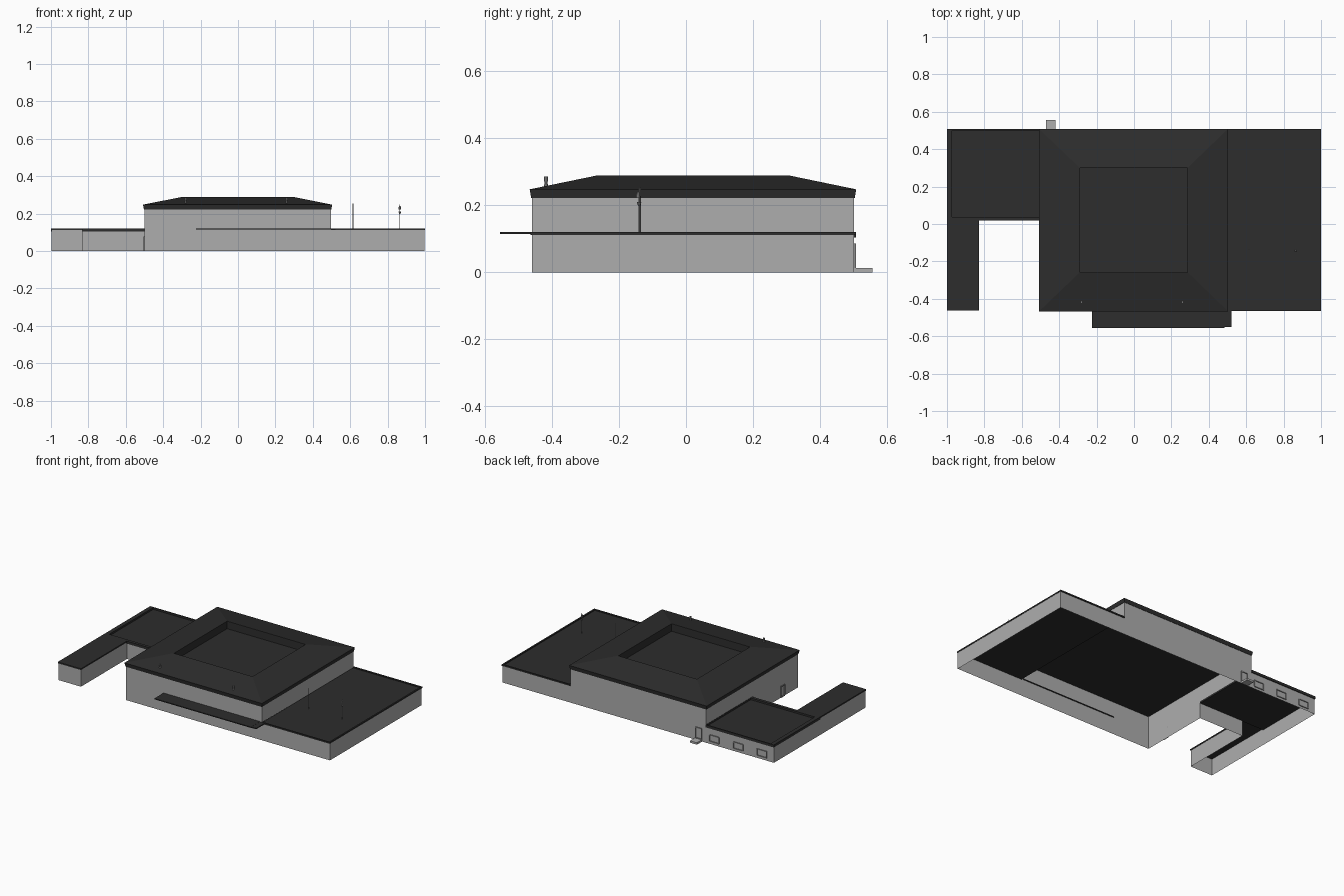
import bpy, bmesh, math
from mathutils import Matrix, Vector

if "Cube" in bpy.data.objects:
    bpy.data.objects.remove(bpy.data.objects["Cube"])


def material(name, v):
    m = bpy.data.materials.new(name)
    m.diffuse_color = (v, v, v, 1)
    m.use_nodes = True
    m.node_tree.nodes["Principled BSDF"].inputs["Base Color"].default_value = m.diffuse_color
    return m


WALL = material("pale grey render", 0.42)
ROOF = material("dark roofing", 0.026)
METAL = material("grey metal", 0.27)


def finish(name, bm, mat):
    me = bpy.data.meshes.new(name)
    bm.to_mesh(me)
    bm.free()
    ob = bpy.data.objects.new(name, me)
    bpy.context.collection.objects.link(ob)
    me.materials.append(mat)
    return ob


def walls(name, pts, z0, z1):
    """Open wall ring from a counter-clockwise plan outline."""
    bm = bmesh.new()
    lo = [bm.verts.new((x, y, z0)) for x, y in pts]
    hi = [bm.verts.new((x, y, z1)) for x, y in pts]
    n = len(pts)
    for i in range(n):
        j = (i + 1) % n
        bm.faces.new((lo[i], lo[j], hi[j], hi[i]))
    return finish(name, bm, WALL)


def loft(name, rings, mat):
    """Closed solid through rectangles (x0, x1, y0, y1, z), bottom to inside."""
    bm = bmesh.new()
    loops = [[bm.verts.new((x, y, z)) for x, y in
              ((x0, y0), (x1, y0), (x1, y1), (x0, y1))]
             for x0, x1, y0, y1, z in rings]
    for a, b in zip(loops, loops[1:]):
        for i in range(4):
            j = (i + 1) % 4
            bm.faces.new((a[i], a[j], b[j], b[i]))
    bm.faces.new(loops[0][::-1])
    bm.faces.new(loops[-1])
    return finish(name, bm, mat)


def box(name, x0, x1, y0, y1, z0, z1, mat):
    return loft(name, [(x0, x1, y0, y1, z0), (x0, x1, y0, y1, z1)], mat)


def rods(name, parts, mat=METAL, sides=8):
    """Tapered upright cylinders: (x, y, z0, z1, r0, r1)."""
    bm = bmesh.new()
    for x, y, z0, z1, r0, r1 in parts:
        bmesh.ops.create_cone(bm, cap_ends=True, segments=sides, radius1=r0,
                              radius2=r1, depth=z1 - z0,
                              matrix=Matrix.Translation((x, y, (z0 + z1) / 2)))
    return finish(name, bm, mat)


# Walls: one low ring round the whole plan, one upper ring for the main hall
F, B = -0.46, 0.502
walls("lower_walls", [(-0.998, F), (-0.832, F), (-0.832, 0.022), (-0.5, 0.022),
                      (-0.5, F), (0.998, F), (0.998, B), (-0.998, B)], 0, 0.116)
walls("hall_upper_walls", [(-0.5, F), (0.497, F), (0.497, B), (-0.5, B)],
      0.116, 0.225)

# Main hall roof: flared fascia, hipped slopes and sunken centre
loft("hall_roof", [(-0.503, 0.499, -0.462, 0.504, 0.222),
                   (-0.508, 0.503, -0.467, 0.508, 0.248),
                   (-0.295, 0.292, -0.263, 0.305, 0.29),
                   (-0.29, 0.287, -0.258, 0.30, 0.29),
                   (-0.29, 0.287, -0.258, 0.30, 0.24)], ROOF)

# Wing roofs with shallow parapets
loft("right_wing_roof", [(0.497, 1.0, -0.465, 0.507, 0.112),
                         (0.497, 1.0, -0.465, 0.507, 0.121),
                         (0.497, 0.99, -0.455, 0.497, 0.121),
                         (0.497, 0.99, -0.455, 0.497, 0.115)], ROOF)
loft("left_wing_roof", [(-1.0, -0.5, 0.018, 0.507, 0.104),
                        (-1.0, -0.5, 0.018, 0.507, 0.121),
                        (-0.973, -0.502, 0.038, 0.5, 0.121),
                        (-0.973, -0.502, 0.038, 0.5, 0.109)], ROOF)
box("left_arm_roof", -1.0, -0.83, -0.463, 0.018, 0.112, 0.121, ROOF)

# Front canopy
box("front_canopy", -0.225, 0.485, -0.556, -0.455, 0.115, 0.121, ROOF)
box("canopy_end", 0.485, 0.52, -0.552, -0.461, 0.114, 0.12, ROOF)

# Roof vents on the front slope
for side, x, y in (("left", -0.28, -0.418), ("right", 0.26, -0.418)):
    rods(side + "_roof_vent", [(x, y, 0.25, 0.272, 0.007, 0.004),
                               (x, y, 0.272, 0.286, 0.006, 0.006)])

# Masts on the right wing
rods("thin_mast", [(0.615, -0.137, 0.115, 0.253, 0.002, 0.002)])
rods("antenna_mast", [(0.865, -0.14, 0.115, 0.25, 0.0018, 0.0018),
                      (0.865, -0.14, 0.198, 0.21, 0.003, 0.007),
                      (0.865, -0.143, 0.222, 0.24, 0.007, 0.005)])


def frame(name, c, right, w, h, d=0.005, t=0.006):
    """Raised rectangular frame on a wall, c = bottom centre."""
    bm = bmesh.new()
    c, right, up = Vector(c), Vector(right), Vector((0, 0, 1))
    out = right.cross(up)
    for u, v, sx, sz in ((-w / 2, h / 2, t, h), (w / 2, h / 2, t, h),
                         (0, 0, w, t), (0, h, w, t)):
        rot = Matrix((right, out, up)).transposed().to_4x4()
        pos = Matrix.Translation(c + right * u + up * v + out * (d / 2))
        bmesh.ops.create_cube(bm, size=1, matrix=pos @ rot @
                              Matrix.Diagonal((sx, d, sz, 1)))
    return finish(name, bm, METAL)


# Back windows, back door with its step, and the side door
for i, x in enumerate((-0.91, -0.735, -0.56)):
    frame("back_window_%d" % (i + 1), (x, B, 0.018), (-1, 0, 0), 0.07, 0.042)
frame("back_door_frame", (-0.445, B, 0.014), (-1, 0, 0), 0.045, 0.07)
box("back_step", -0.47, -0.42, B, 0.557, 0, 0.013, WALL)
frame("side_door_frame", (-0.5, -0.3, 0.004), (0, -1, 0), 0.04, 0.07)
